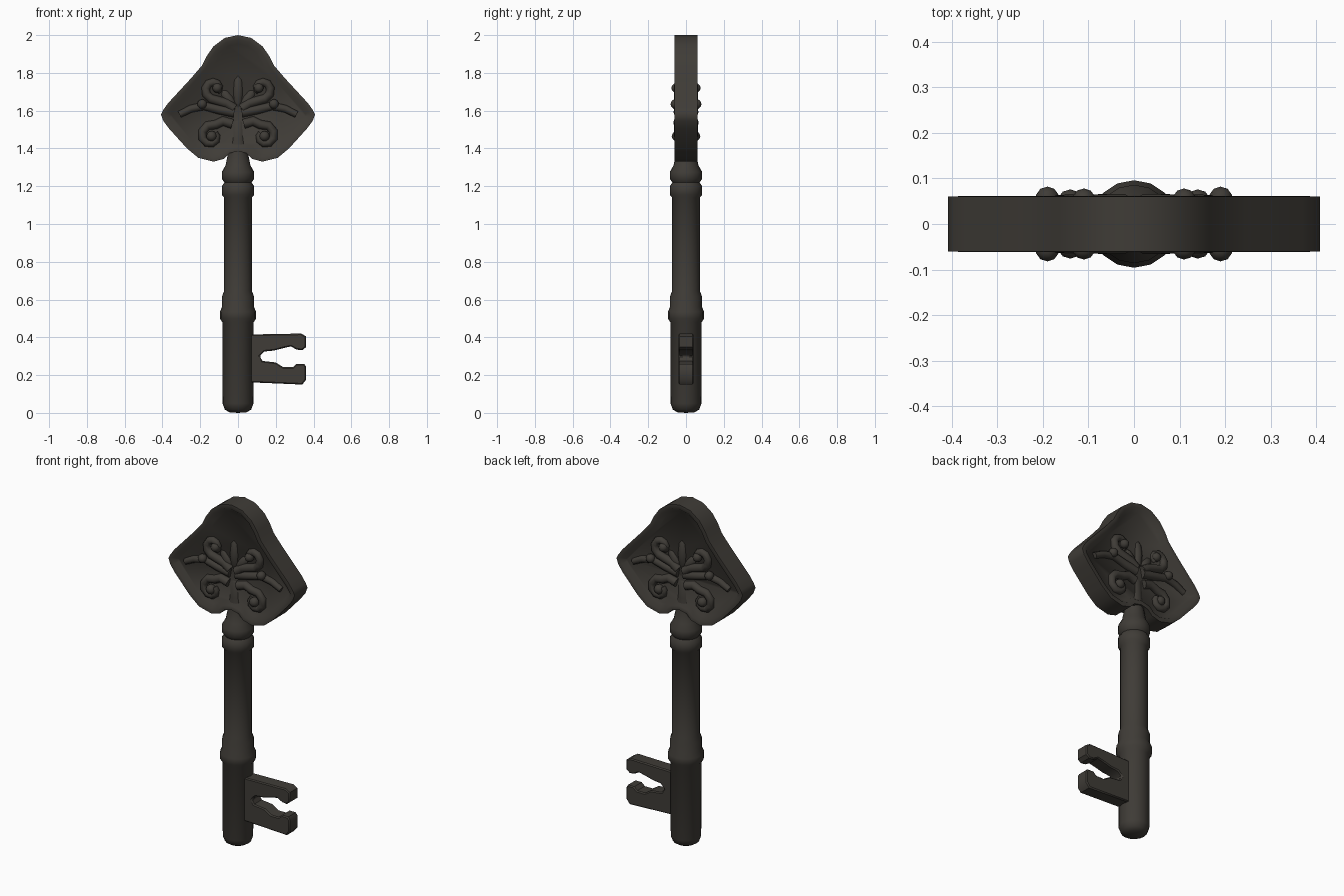
import bpy, bmesh, math
from mathutils import Vector, Matrix

if "Cube" in bpy.data.objects:
    bpy.data.objects.remove(bpy.data.objects["Cube"])

iron = bpy.data.materials.new("dark_iron")
iron.diffuse_color = (0.05, 0.045, 0.038, 1)
iron.use_nodes = True
iron.node_tree.nodes["Principled BSDF"].inputs["Base Color"].default_value = iron.diffuse_color


def add_object(name, bm, angle=45):
    bmesh.ops.recalc_face_normals(bm, faces=bm.faces)
    me = bpy.data.meshes.new(name)
    bm.to_mesh(me)
    bm.free()
    ob = bpy.data.objects.new(name, me)
    bpy.context.collection.objects.link(ob)
    me.materials.append(iron)
    bpy.ops.object.select_all(action='DESELECT')
    ob.select_set(True)
    bpy.context.view_layer.objects.active = ob
    bpy.ops.object.shade_smooth_by_angle(angle=math.radians(angle))
    return ob


def tube(bm, pts, radii, sides=8):
    """Round tapered tube along points in the xz plane at a fixed depth."""
    pts = [Vector(p) for p in pts]
    rings = []
    for i, p in enumerate(pts):
        t = (pts[min(i + 1, len(pts) - 1)] - pts[max(i - 1, 0)]).normalized()
        side = t.cross(Vector((0, 1, 0))).normalized()
        rings.append([bm.verts.new(p + radii[i] * (math.cos(a) * side + math.sin(a) * Vector((0, 1, 0))))
                      for a in (2 * math.pi * k / sides for k in range(sides))])
    for a, b in zip(rings, rings[1:]):
        for k in range(sides):
            n = (k + 1) % sides
            bm.faces.new((a[k], a[n], b[n], b[k]))
    bm.faces.new(rings[0])
    bm.faces.new(rings[-1])


# Turned shaft with collars and tapering stem
profile = [(0, 0), (0.045, 0.003), (0.07, 0.018), (0.082, 0.05), (0.083, 0.48),
           (0.096, 0.50), (0.096, 0.535), (0.085, 0.56), (0.085, 0.615),
           (0.074, 0.645), (0.074, 1.14), (0.086, 1.155), (0.086, 1.20),
           (0.072, 1.22), (0.086, 1.24), (0.086, 1.275), (0.066, 1.31),
           (0.054, 1.37), (0.045, 1.45), (0.042, 1.54), (0, 1.6)]
bm = bmesh.new()
vs = [bm.verts.new((r, 0, z)) for r, z in profile]
es = [bm.edges.new(p) for p in zip(vs, vs[1:])]
bmesh.ops.spin(bm, geom=vs + es, cent=(0, 0, 0), axis=(0, 0, 1),
               angle=2 * math.pi, steps=16, use_duplicate=False)
bmesh.ops.remove_doubles(bm, verts=bm.verts, dist=0.0005)
add_object("shaft", bm)

# Bow plate: ridged edge, flat rim, sunken panel on both faces
half = [(0.07, 1.985), (0.13, 1.94), (0.165, 1.89), (0.19, 1.84), (0.25, 1.77),
        (0.37, 1.64), (0.395, 1.605), (0.408, 1.58), (0.395, 1.545), (0.365, 1.505),
        (0.27, 1.40), (0.21, 1.35), (0.13, 1.33), (0.075, 1.345), (0.045, 1.375)]
outline = [(0, 2.0)] + half + [(0, 1.385)] + [(-x, z) for x, z in reversed(half)]
bm = bmesh.new()
ring = [bm.verts.new((x, 0, z)) for x, z in outline]
for side in (-1, 1):
    face = bm.faces.new(ring if side < 0 else ring[::-1])
    for width, y in ((0.034, 0.06), (0.024, 0.061), (0.022, 0.036)):
        bmesh.ops.inset_region(bm, faces=[face], thickness=width,
                               use_even_offset=True, use_boundary=True)
        for v in face.verts:
            v.co.y = side * y
add_object("bow_plate", bm, 55)


def curl(cx, cz, r, start, turn, steps=9):
    """Inward spiral in the right half of the bow."""
    out = []
    for i in range(steps):
        t = i / (steps - 1)
        a = math.radians(start + turn * t)
        rr = r * (1 - 0.65 * t)
        out.append((cx + rr * math.cos(a), cz + rr * math.sin(a)))
    return out


# Scrollwork, repeated left/right and front/back
stalks = {
    "lower_scroll": [(0.03, 1.53), (0.08, 1.545)] + curl(0.14, 1.465, 0.065, 110, -330),
    "upper_scroll": [(0.02, 1.61), (0.06, 1.64)] + curl(0.125, 1.715, 0.055, -70, 300),
    "side_leaf": [(0.02, 1.59), (0.10, 1.605), (0.18, 1.625), (0.25, 1.61), (0.31, 1.58)],
}
for name, path in stalks.items():
    bm = bmesh.new()
    n = len(path) - 1
    for sx in (-1, 1):
        for sy in (-1, 1):
            tube(bm, [(sx * x, sy * 0.04, z) for x, z in path],
                 [0.026 - 0.008 * i / n for i in range(n + 1)])
    add_object(name, bm, 60)

# Raised knobs at the scroll ends
bm = bmesh.new()
for x, z, r, y in ((0.11, 1.72, 0.026, 0.052), (0.19, 1.635, 0.026, 0.056),
                   (0.14, 1.465, 0.028, 0.048)):
    for sx in (-1, 1):
        for sy in (-1, 1):
            bmesh.ops.create_icosphere(bm, subdivisions=2, radius=r,
                                       matrix=Matrix.Translation((sx * x, sy * y, z)))
add_object("scroll_knobs", bm, 60)

# Central leaf above the stem
bm = bmesh.new()
for x, z, tilt, length in ((0, 1.70, 0, 0.12), (0.05, 1.66, 35, 0.08), (-0.05, 1.66, -35, 0.08)):
    bmesh.ops.create_uvsphere(bm, u_segments=10, v_segments=6, radius=1, matrix=(
        Matrix.Translation((x, 0, z)) @ Matrix.Rotation(math.radians(tilt), 4, 'Y')
        @ Matrix.Diagonal((0.036, 0.054, length, 1))))
add_object("centre_leaf", bm, 60)

# Toothed bit
bit = [(0.06, 0.415), (0.335, 0.42), (0.36, 0.405), (0.36, 0.348), (0.34, 0.332),
       (0.31, 0.335), (0.28, 0.352), (0.24, 0.343), (0.19, 0.33), (0.14, 0.325),
       (0.115, 0.30), (0.13, 0.275), (0.20, 0.267), (0.24, 0.242), (0.29, 0.242),
       (0.31, 0.26), (0.35, 0.26), (0.36, 0.245), (0.36, 0.175), (0.34, 0.15), (0.06, 0.162)]
bm = bmesh.new()
face = bm.faces.new([bm.verts.new((x, -0.04, z)) for x, z in bit])
ext = bmesh.ops.extrude_face_region(bm, geom=[face])
bmesh.ops.translate(bm, vec=(0, 0.08, 0),
                    verts=[g for g in ext["geom"] if isinstance(g, bmesh.types.BMVert)])
ob = add_object("toothed_bit", bm, 40)
bev = ob.modifiers.new("soft_edges", 'BEVEL')
bev.width = 0.006
bev.segments = 1
bev.limit_method = 'ANGLE'
bev.angle_limit = math.radians(60)
